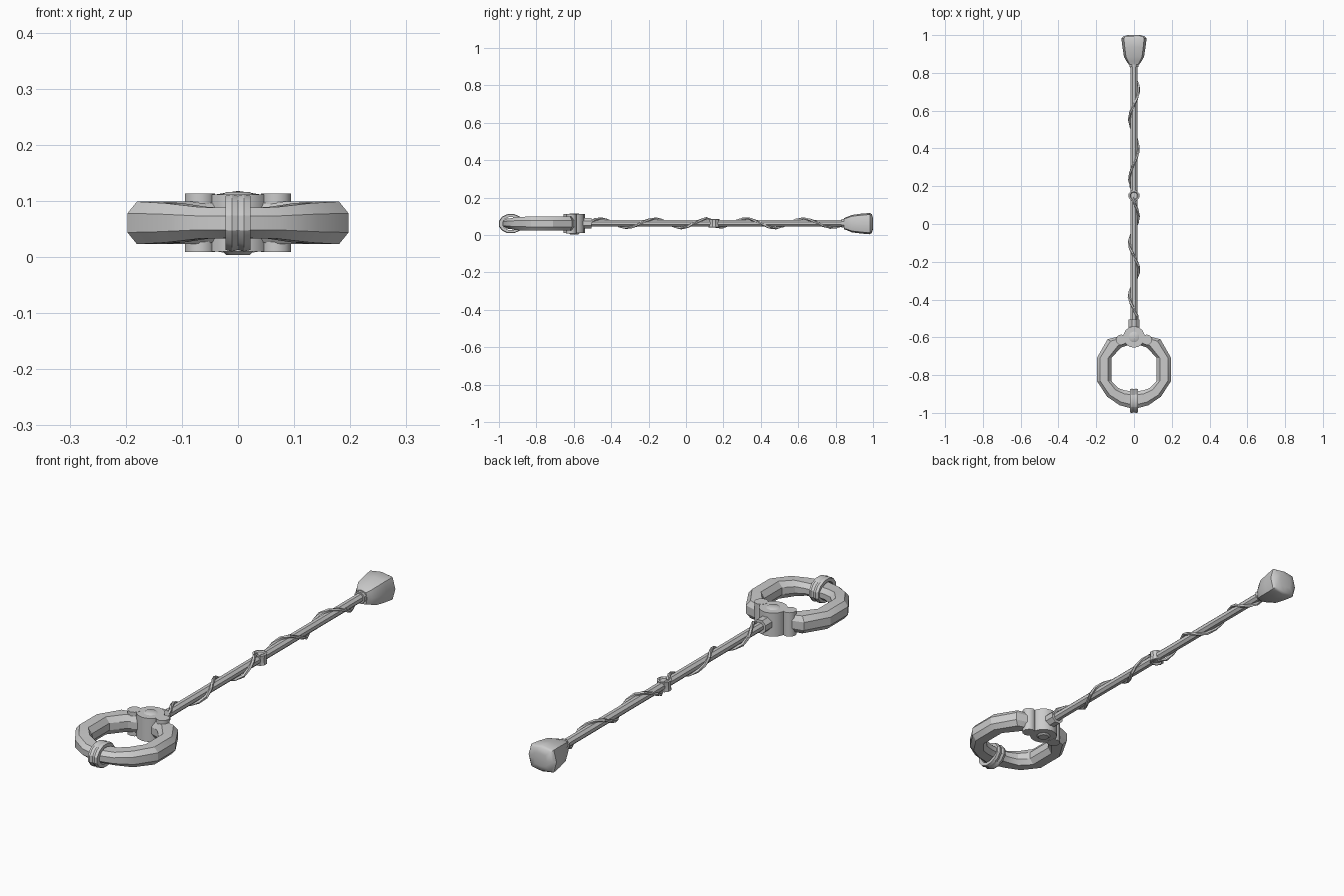
import bpy, math
from mathutils import Vector

if "Cube" in bpy.data.objects:
    bpy.data.objects.remove(bpy.data.objects["Cube"])

ZC = 0.061  # height of the staff axis


def make(name, verts, faces, smooth=None):
    me = bpy.data.meshes.new(name)
    me.from_pydata([tuple(v) for v in verts], [], faces)
    ob = bpy.data.objects.new(name, me)
    bpy.context.collection.objects.link(ob)
    bpy.ops.object.select_all(action='DESELECT')
    ob.select_set(True)
    bpy.context.view_layer.objects.active = ob
    bpy.ops.object.mode_set(mode='EDIT')
    bpy.ops.mesh.select_all(action='SELECT')
    bpy.ops.mesh.normals_make_consistent(inside=False)
    bpy.ops.object.mode_set(mode='OBJECT')
    if smooth:
        bpy.ops.object.shade_smooth_by_angle(angle=math.radians(smooth))
    return ob


def loft(name, rings, closed=False, smooth=None):
    """Skin a list of equal-sized point loops."""
    n, m = len(rings[0]), len(rings)
    verts = [p for r in rings for p in r]
    faces = []
    for i in range(m if closed else m - 1):
        a, b = i * n, (i + 1) % m * n
        faces += [(a + j, a + (j + 1) % n, b + (j + 1) % n, b + j) for j in range(n)]
    if not closed:
        faces += [tuple(range(n)), tuple(range((m - 1) * n, m * n))]
    return make(name, verts, faces, smooth)


def lathe(name, center, axis, profile, sides, closed=False, smooth=None, squash=1):
    """Revolve (radius, offset) pairs around the x, y or z axis."""
    rings = []
    for r, d in profile:
        ring = []
        for k in range(sides):
            a = 2 * math.pi * (k + 0.5) / sides
            c, s = r * math.cos(a), r * math.sin(a) * squash
            p = {'x': (d, c, s), 'y': (c, d, s), 'z': (c, s, d)}[axis]
            ring.append(Vector(center) + Vector(p))
        rings.append(ring)
    return loft(name, rings, closed, smooth)


# Ring: inner point, outer point and half height per station, mirrored in x
half = [((0, -.885), (0, -.98), .027), ((.045, -.882), (.075, -.96), .028),
        ((.085, -.868), (.142, -.915), .035), ((.12, -.83), (.197, -.83), .038),
        ((.12, -.71), (.197, -.71), .038), ((.07, -.655), (.14, -.61), .038),
        ((0, -.63), (0, -.575), .032)]
mirrored = [((-i[0], i[1]), (-o[0], o[1]), h) for i, o, h in half[-2:0:-1]]
section = [(0, -.4), (.22, -1), (.78, -1), (1, -.45), (1, .45), (.78, 1), (.22, 1), (0, .4)]
loops = []
for i, o, h in half + mirrored:
    loops.append([Vector((i[0] + (o[0] - i[0]) * t, i[1] + (o[1] - i[1]) * t, ZC + h * u))
                  for t, u in section])
loft("ring", loops, closed=True, smooth=25)

# Twin bands clasping the front of the ring
for side in (-1, 1):
    lathe("clasp_band", (side * .011, -.936, ZC), 'x',
          [(.045, -.011), (.063, -.011), (.067, 0), (.063, .011), (.045, .011)],
          12, closed=True, smooth=30, squash=.79)

# Hub with button tops and side lobes
lathe("hub", (0, -.598, ZC), 'z', [(.057, -.051), (.057, .051)], 14, smooth=40)
lathe("hub_buttons", (0, -.598, ZC), 'z',
      [(.022, -.057), (.03, -.05), (.03, .05), (.022, .055)], 10, smooth=35)
for side in (-1, 1):
    lathe("hub_lobe", (side * .068, -.613, ZC), 'z', [(.028, -.052), (.028, .052)], 10, smooth=40)

# Rod and its collars
lathe("rod", (0, 0, ZC + .002), 'y', [(.019, -.56), (.019, .86)], 8)
lathe("rod_collar", (0, 0, ZC + .002), 'y', [(.031, -.56), (.031, -.505)], 8)
lathe("cap_collar", (0, 0, ZC + .002), 'y', [(.026, .832), (.026, .87)], 8)

# Middle stud with dished ends
lathe("rod_stud", (0, .15, ZC + .002), 'z',
      [(.018, -.017), (.022, -.023), (.03, -.021), (.027, 0), (.03, .021), (.022, .023), (.018, .017)],
      10, smooth=30)


# Vines winding in opposite directions on either side of the stud
def vine(name, y0, y1, top, period, hand):
    n = int((y1 - y0) / period * 9)
    pts = []
    for k in range(n + 1):
        y = y0 + (y1 - y0) * k / n
        a = 2 * math.pi * (y - top) / period
        end = min(k, n - k)
        r = .018 if end == 0 else .025 + .002 * math.sin(k * 1.7)
        pts.append(Vector((hand * r * math.sin(a), y, ZC + .002 + r * math.cos(a))))
    rings = []
    for k, p in enumerate(pts):
        t = (pts[min(k + 1, n)] - pts[max(k - 1, 0)]).normalized()
        out = Vector((p.x, 0, p.z - ZC - .002)).normalized()
        side = t.cross(out).normalized()
        out = side.cross(t)
        rings.append([p + .0075 * (out * math.cos(b) + side * math.sin(b))
                      for b in [2 * math.pi * j / 5 for j in range(5)]])
    loft(name, rings, smooth=40)


vine("vine_front", -.52, .14, -.455, .285, -1)
vine("vine_back", .16, .84, .32, .31, 1)

# End cap: rounded-square section flaring to a domed end
square = [(1, 0), (.8, .85), (0, 1), (-.8, .85), (-1, 0), (-.8, -.85), (0, -1), (.8, -.85)]
stations = [(.845, .028, .03), (.862, .04, .036), (.885, .053, .046), (.935, .061, .053),
            (.983, .067, .057), (.994, .056, .05), (1.0, .03, .028)]
loft("end_cap", [[Vector((x * w, y, ZC + z * h)) for x, z in square] for y, w, h in stations],
     smooth=42)
